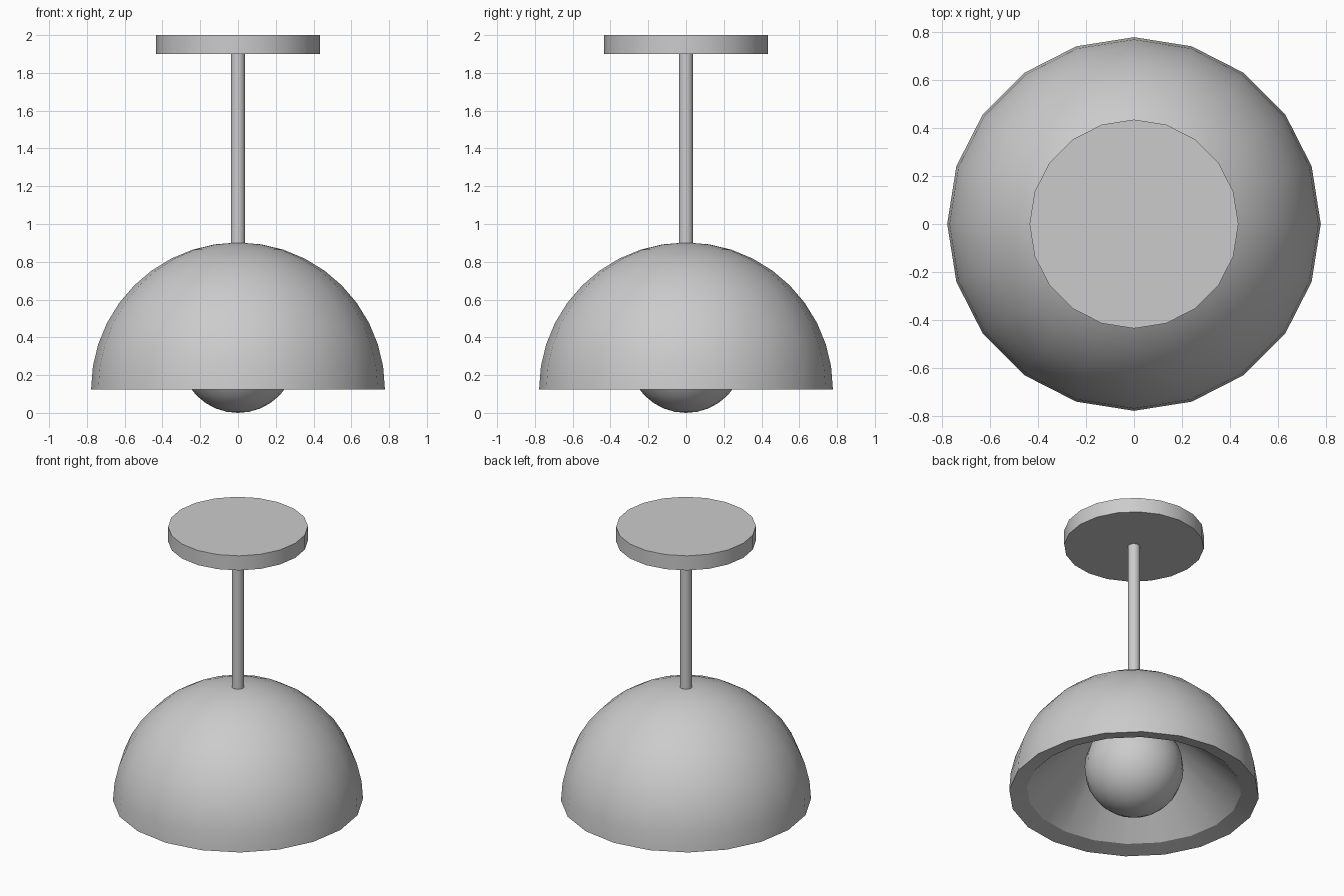
import bpy
import bmesh
from math import sin, cos, pi, radians

SIDES = 20

default = bpy.data.objects.get("Cube")
if default:
    bpy.data.objects.remove(default, do_unlink=True)

# One plain grey finish for the whole lamp
grey = bpy.data.materials.new("plain grey")
grey.use_nodes = True
colour = (0.6, 0.6, 0.6, 1)
grey.diffuse_color = colour
grey.node_tree.nodes["Principled BSDF"].inputs["Base Color"].default_value = colour


def arc(radius, centre_z, start, end, steps):
    """Profile points on a circle, angles measured up from the horizontal."""
    angles = [radians(start + (end - start) * i / steps) for i in range(steps + 1)]
    return [(radius * cos(a), centre_z + radius * sin(a)) for a in angles]


def lathe(name, profile):
    """Turn a profile of (radius, height) points around the z axis."""
    bm = bmesh.new()
    verts = [bm.verts.new((r, 0, z)) for r, z in profile]
    edges = [bm.edges.new(pair) for pair in zip(verts, verts[1:])]
    bmesh.ops.spin(bm, geom=verts + edges, cent=(0, 0, 0), axis=(0, 0, 1),
                   angle=2 * pi, steps=SIDES)
    bmesh.ops.remove_doubles(bm, verts=bm.verts, dist=0.0005)
    bmesh.ops.recalc_face_normals(bm, faces=bm.faces)
    mesh = bpy.data.meshes.new(name)
    bm.to_mesh(mesh)
    bm.free()
    mesh.materials.append(grey)
    obj = bpy.data.objects.new(name, mesh)
    bpy.context.collection.objects.link(obj)
    bpy.ops.object.select_all(action='DESELECT')
    obj.select_set(True)
    bpy.context.view_layer.objects.active = obj
    bpy.ops.object.shade_smooth_by_angle(angle=radians(30))


def cylinder(name, radius, bottom, top):
    lathe(name, [(0, bottom), (radius, bottom), (radius, top), (0, top)])


# Ceiling plate and hanging rod, which runs down to hold the bulb
cylinder("ceiling_plate", 0.435, 1.90, 2.0)
cylinder("hanging_rod", 0.038, 0.58, 1.91)

# Domed shade: round outer skin, slightly sloped rim, conical hollow
rim_z = 0.124
outer = arc(0.778, rim_z, 90, 0, 10)
hollow = [(0.667, rim_z + 0.025), (0.33, 0.48), (0, 0.80)]
lathe("shade", outer + hollow)

# Round bulb peeking out below the rim
lathe("bulb", arc(0.308, 0.308, -90, 90, 16))
